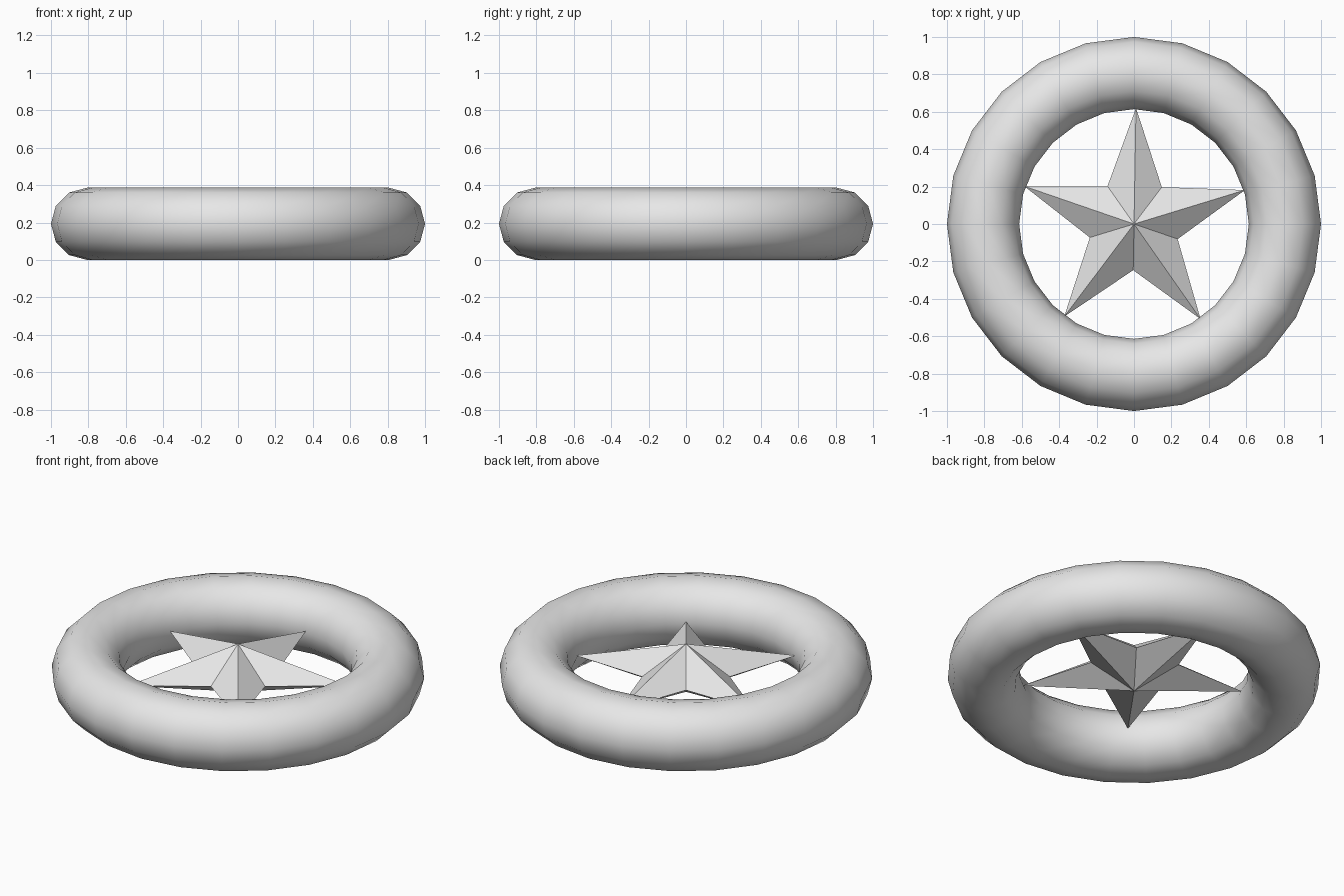
import bpy
import bmesh
from math import cos, sin, pi, radians

cube = bpy.data.objects.get("Cube")
if cube:
    bpy.data.objects.remove(cube, do_unlink=True)

grey = bpy.data.materials.new("light grey")
grey.use_nodes = True
colour = (0.8, 0.8, 0.8, 1)
grey.diffuse_color = colour
grey.node_tree.nodes["Principled BSDF"].inputs["Base Color"].default_value = colour

# Smooth ring lying flat
TUBE = 0.193
bpy.ops.mesh.primitive_torus_add(
    major_radius=1 - TUBE, minor_radius=TUBE,
    major_segments=24, minor_segments=12, location=(0, 0, TUBE))
ring = bpy.context.object
ring.name = "ring"
ring.data.materials.append(grey)
bpy.ops.object.shade_smooth()

# Faceted five-pointed star: an outline joined to an upper and a lower peak
POINTS, TIP, NOTCH = 5, 0.62, 0.247
MID, TOP, BOTTOM = 0.2, 0.358, 0.075
bm = bmesh.new()
outline = []
for i in range(2 * POINTS):
    angle = radians(89) + i * pi / POINTS
    radius = NOTCH if i % 2 else TIP
    outline.append(bm.verts.new((radius * cos(angle), radius * sin(angle), MID)))
top = bm.verts.new((0, 0, TOP))
bottom = bm.verts.new((0, 0, BOTTOM))
for a, b in zip(outline, outline[1:] + outline[:1]):
    bm.faces.new((a, b, top))
    bm.faces.new((b, a, bottom))
mesh = bpy.data.meshes.new("star")
bm.to_mesh(mesh)
bm.free()
mesh.materials.append(grey)
star = bpy.data.objects.new("star", mesh)
bpy.context.collection.objects.link(star)
